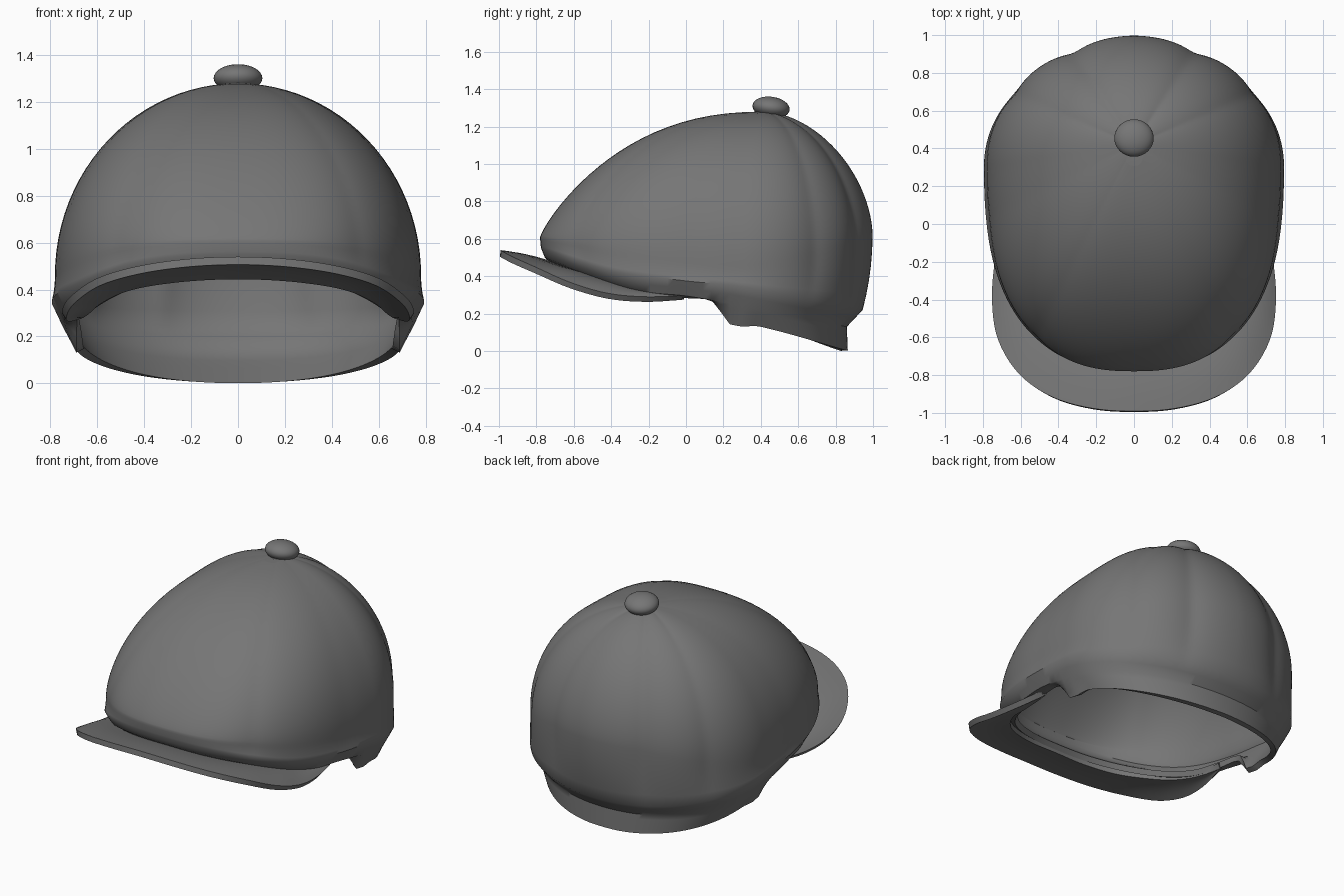
import bpy, bmesh, math
from mathutils import Vector

if "Cube" in bpy.data.objects:
    bpy.data.objects.remove(bpy.data.objects["Cube"])

N = 192                      # samples around the cap
POLE = Vector((0, 0.42, 1.28))

# Dark grey cloth
cloth = bpy.data.materials.new("dark_cloth")
cloth.diffuse_color = (0.18, 0.18, 0.18, 1)
cloth.use_nodes = True
cloth.node_tree.nodes["Principled BSDF"].inputs["Base Color"].default_value = cloth.diffuse_color


def hermite(keys, y):
    """Smooth interpolation through (position, value) keys."""
    def slope(i):
        a, b = keys[max(i - 1, 0)], keys[min(i + 1, len(keys) - 1)]
        return (b[1] - a[1]) / (b[0] - a[0])
    y = min(max(y, keys[0][0]), keys[-1][0])
    i = 0
    while i < len(keys) - 2 and y > keys[i + 1][0]:
        i += 1
    (p, u), (q, v) = keys[i], keys[i + 1]
    h, t = q - p, (y - p) / (q - p)
    return ((2*t**3 - 3*t**2 + 1) * u + (t**3 - 2*t**2 + t) * h * slope(i)
            + (3*t**2 - 2*t**3) * v + (t**3 - t**2) * h * slope(i + 1))


def ring(a, half, front, back, zkeys):
    """Point on an egg-shaped outline; angle 0 is the back."""
    s, c = math.sin(a), math.cos(a)
    e = 2 / 2.05 if c > 0 else 2 / 2.5
    x = half * math.copysign(abs(s) ** e, s)
    y = 0.3 + (back - 0.3 if c > 0 else 0.3 - front) * math.copysign(abs(c) ** e, c)
    return Vector((x, y, hermite(zkeys, y)))


def finish(ob):
    ob.data.materials.append(cloth)
    bpy.ops.object.select_all(action='DESELECT')
    ob.select_set(True)
    bpy.context.view_layer.objects.active = ob
    for mod in list(ob.modifiers):
        bpy.ops.object.modifier_apply(modifier=mod.name)
    bpy.ops.object.shade_smooth_by_angle(angle=math.radians(42))


def grid_object(name, rows, closed, thickness, offset, tip=None):
    bm = bmesh.new()
    vr = [[bm.verts.new(p) for p in r] for r in rows]
    n = len(rows[0])
    last = n if closed else n - 1
    if tip is not None:
        t = bm.verts.new(tip)
        for i in range(last):
            bm.faces.new((t, vr[0][(i + 1) % n], vr[0][i])).normal_flip()
    for r, q in zip(vr, vr[1:]):
        for i in range(last):
            j = (i + 1) % n
            bm.faces.new((r[i], r[j], q[j], q[i]))
    me = bpy.data.meshes.new(name)
    bm.to_mesh(me)
    bm.free()
    ob = bpy.data.objects.new(name, me)
    bpy.context.collection.objects.link(ob)
    mod = ob.modifiers.new("thickness", 'SOLIDIFY')
    mod.thickness, mod.offset = thickness, offset
    finish(ob)


# Key outlines of the crown: widest line, lower bulge, fold, bottom edge
WIDE = (0.785, -0.78, 1.0, [(-0.78, 0.61), (-0.3, 0.52), (0.3, 0.46), (0.7, 0.53), (1, 0.62)])
BULGE = (0.795, -0.775, 0.945, [(-0.775, 0.55), (-0.4, 0.43), (0, 0.375), (0.3, 0.345), (0.94, 0.22)])
FOLD = (0.745, -0.755, 0.86, [(-0.755, 0.5), (-0.4, 0.365), (-0.2, 0.315), (0, 0.295), (0.2, 0.26), (0.86, 0.13)])
EDGE = (0.69, -0.71, 0.865, [(-0.71, 0.46), (-0.4, 0.35), (-0.2, 0.3), (0, 0.283), (0.15, 0.26),
                             (0.23, 0.145), (0.4, 0.13), (0.86, 0.003)])

# Panel seams: angle from the back, depth
SEAMS = [(25, 0.07), (56, 0.04), (100, 0.012), (143, 0.014)]


def crease(p, a, amount):
    d = abs(math.degrees(math.atan2(math.sin(a), math.cos(a))))
    k = sum(dep * math.exp(-math.sqrt((d - s) ** 2 + 4) / 9) for s, dep in SEAMS)
    c = Vector((0, 0.42, p.z * 0.6 + 0.2))
    return c + (p - c) * (1 - k * amount)


# Crown with its back band
angles = [2 * math.pi * i / N for i in range(N)]
rows = []
for k in range(1, 25):
    phi = math.pi / 2 * k / 24
    row = []
    for a in angles:
        w = ring(a, *WIDE)
        # Fullness of the meridian differs at front, side and back
        c2 = math.cos(a) ** 2
        p_exp, q_exp = (1.78, 1.78) if math.cos(a) > 0 else (2.3, 1.2)
        f = math.sin(phi) ** (2 / (2 + (p_exp - 2) * c2))
        g = max(math.cos(phi), 0) ** (2 / (2 + (q_exp - 2) * c2))
        p = Vector((w.x * f, POLE.y + (w.y - POLE.y) * f, w.z + (POLE.z - w.z) * g))
        row.append(crease(p, a, math.sin(phi) ** 0.6))
    rows.append(row)
for k in range(1, 6):
    s = k / 5
    row = []
    for a in angles:
        w, b = ring(a, *WIDE), ring(a, *BULGE)
        p = w.lerp(b, s * s)
        p.z = w.z + (b.z - w.z) * s
        row.append(crease(p, a, 1 - 0.8 * s * s))
    rows.append(row)
for upper, lower, n in ((BULGE, FOLD, 2), (FOLD, EDGE, 4)):
    for k in range(1, n + 1):
        rows.append([ring(a, *upper).lerp(ring(a, *lower), k / n) for a in angles])
grid_object("crown", rows, True, 0.035, -1, POLE)

# Brim: curved sheet lofted between an inner and an outer edge
OUTER = [(0, -0.993, 0.523), (0.22, -0.978, 0.513), (0.43, -0.918, 0.482), (0.6, -0.8, 0.43),
         (0.71, -0.62, 0.352), (0.742, -0.42, 0.295), (0.73, -0.22, 0.277), (0.69, -0.02, 0.285)]
INNER = [(0, -0.71, 0.46), (0.2, -0.7, 0.452), (0.38, -0.64, 0.43), (0.5, -0.54, 0.4),
         (0.59, -0.4, 0.355), (0.63, -0.27, 0.32), (0.655, -0.14, 0.3), (0.665, -0.01, 0.29)]


def edge_point(pts, t):
    full = [(-x, y, z) for x, y, z in pts[:0:-1]] + pts
    return Vector([hermite([(i, p[c]) for i, p in enumerate(full)], t * (len(full) - 1))
                   for c in range(3)])


brim_rows = []
for k in range(7):
    s = k / 6
    brim_rows.append([edge_point(INNER, i / 70).lerp(edge_point(OUTER, i / 70), s)
                      + Vector((0, 0, 0.008 * math.sin(math.pi * s))) for i in range(71)])
grid_object("brim", brim_rows, False, 0.034, 0)

# Button on top
bpy.ops.mesh.primitive_uv_sphere_add(segments=32, ring_count=16, radius=1, location=(0, 0.455, 1.302))
button = bpy.context.object
button.name = "top_button"
button.scale = (0.104, 0.1, 0.058)
button.rotation_euler.x = math.radians(-8)
finish(button)
